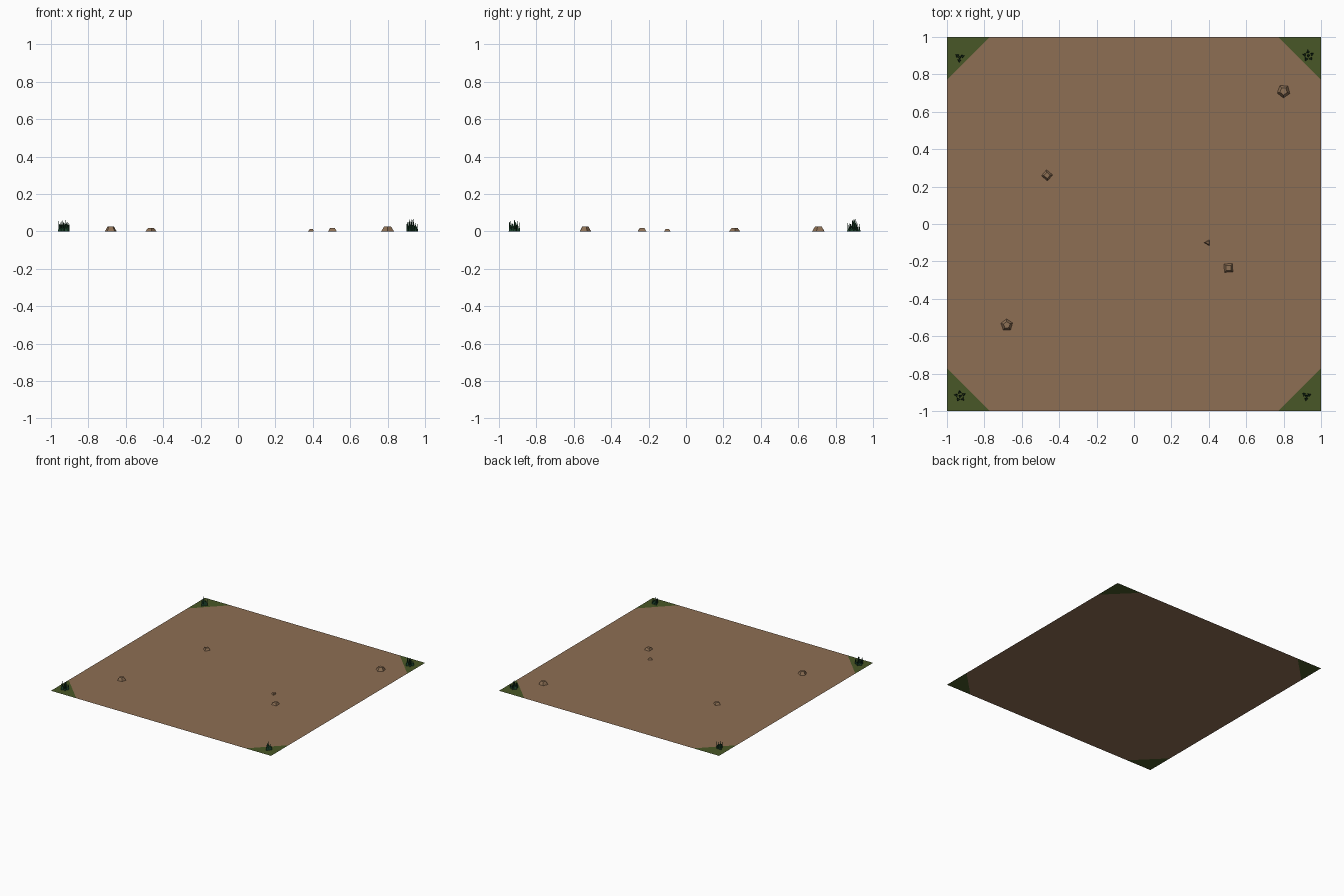
import bpy, bmesh, math, random

if "Cube" in bpy.data.objects:
    bpy.data.objects.remove(bpy.data.objects["Cube"])

random.seed(4)


def material(name, rgb):
    m = bpy.data.materials.new(name)
    m.diffuse_color = (*rgb, 1)
    m.use_nodes = True
    m.node_tree.nodes["Principled BSDF"].inputs["Base Color"].default_value = m.diffuse_color
    return m


DIRT = material("brown dirt", (0.27, 0.157, 0.087))
MOSS = material("olive grass patch", (0.066, 0.095, 0.020))
STONE = material("brown stone", (0.27, 0.165, 0.092))
BLADE = material("dark green blades", (0.012, 0.060, 0.027))


def finish(name, bm, *mats):
    me = bpy.data.meshes.new(name)
    bm.to_mesh(me)
    bm.free()
    for m in mats:
        me.materials.append(m)
    ob = bpy.data.objects.new(name, me)
    bpy.context.collection.objects.link(ob)
    return ob


# Flat ground: a dirt octagon with a green triangle in each corner
CUT = 0.77
bm = bmesh.new()
ring = []
corner_faces = []
for sx, sy in ((1, 1), (-1, 1), (-1, -1), (1, -1)):
    a = bm.verts.new((sx, CUT * sy, 0))
    b = bm.verts.new((CUT * sx, sy, 0))
    c = bm.verts.new((sx, sy, 0))
    first, second = (a, b) if sx * sy > 0 else (b, a)
    ring += [first, second]
    bm.faces.new((first, c, second)).material_index = 1
bm.faces.new(ring)
finish("ground", bm, DIRT, MOSS)


# Stones: low tapered prisms
def stone(name, x, y, sides, r, h, turn):
    bm = bmesh.new()
    low, high = [], []
    for i in range(sides):
        a = math.radians(turn) + i * math.tau / sides
        ca, sa = math.cos(a), math.sin(a)
        low.append(bm.verts.new((x + r * ca, y + r * sa, 0)))
        high.append(bm.verts.new((x + 0.56 * r * ca, y + 0.56 * r * sa, h)))
    for i in range(sides):
        j = (i + 1) % sides
        bm.faces.new((low[i], low[j], high[j], high[i]))
    bm.faces.new(high)
    finish(name, bm, STONE)


stone("stone_back_right", 0.80, 0.71, 5, 0.036, 0.025, -20)
stone("stone_front_left", -0.68, -0.54, 5, 0.033, 0.025, 20)
stone("stone_left", -0.465, 0.26, 4, 0.030, 0.017, 5)
stone("stone_right", 0.505, -0.235, 4, 0.032, 0.017, 47)
stone("stone_small", 0.395, -0.10, 3, 0.020, 0.012, 60)


# Grass tufts: clumps of pointed, slightly leaning spikes
def tuft(name, x, y, clumps, spread):
    bm = bmesh.new()
    for k in range(clumps + 1):
        a = k * math.tau / clumps + 0.4
        d = spread if k < clumps else 0
        px, py = x + d * math.cos(a), y + d * math.sin(a)
        for s in range(3):
            b = a + s * math.tau / 3
            bx, by = px + 0.005 * math.cos(b), py + 0.005 * math.sin(b)
            h = random.uniform(0.035, 0.062) + (0.012 if k == clumps else 0)
            tip = bm.verts.new((bx + 0.003 * math.cos(b), by + 0.003 * math.sin(b), h))
            base = [bm.verts.new((bx + 0.0065 * math.cos(b + t * math.tau / 3),
                                  by + 0.0065 * math.sin(b + t * math.tau / 3), 0))
                    for t in range(3)]
            for t in range(3):
                bm.faces.new((base[t], base[(t + 1) % 3], tip))
    finish(name, bm, BLADE)


tuft("grass_back_right", 0.932, 0.90, 5, 0.021)
tuft("grass_front_left", -0.93, -0.92, 5, 0.021)
tuft("grass_back_left", -0.932, 0.89, 3, 0.017)
tuft("grass_front_right", 0.922, -0.92, 3, 0.016)
